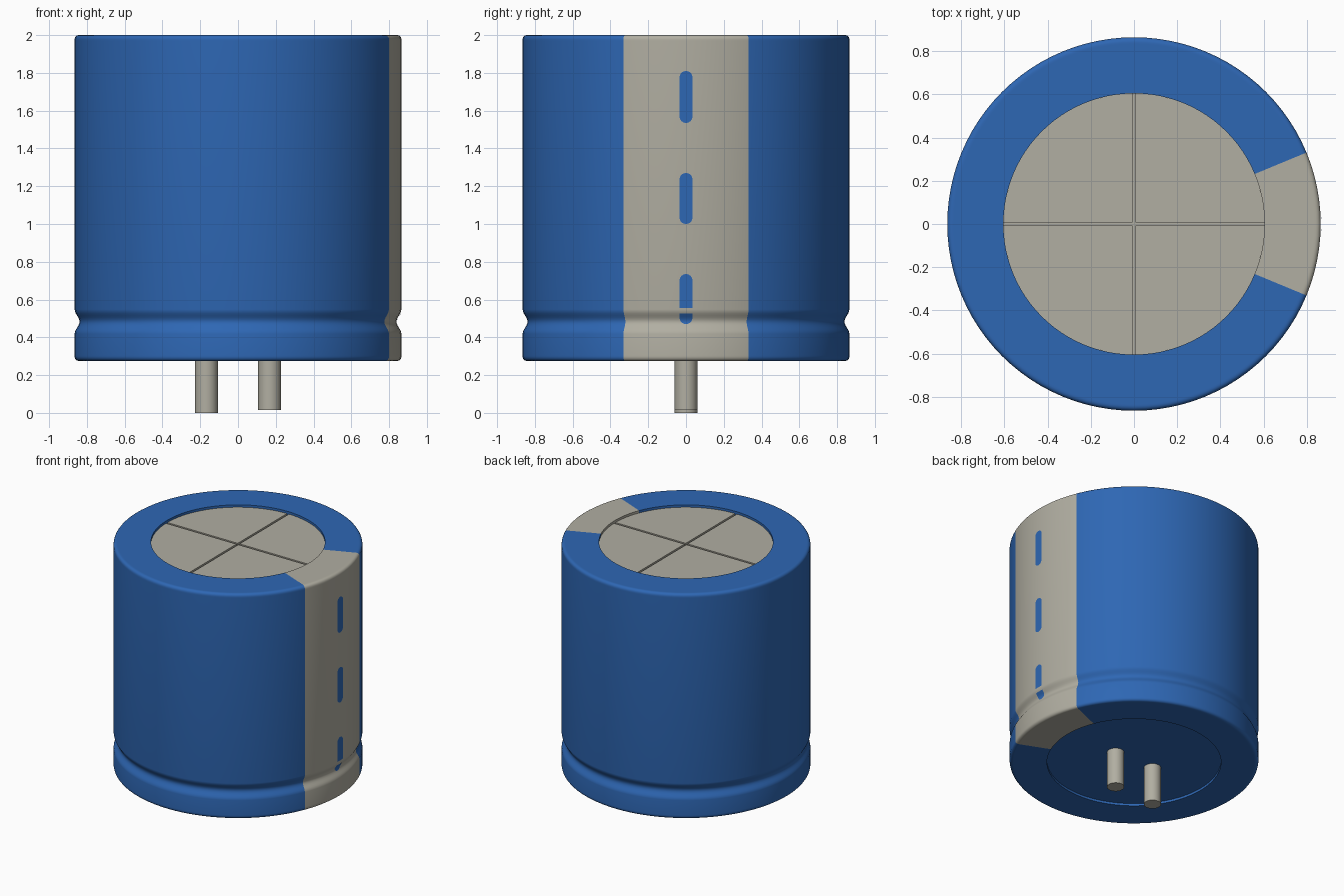
import bpy, bmesh, math

if "Cube" in bpy.data.objects:
    bpy.data.objects.remove(bpy.data.objects["Cube"])

R, INNER, BOTTOM, TOP = 0.865, 0.605, 0.275, 2.0
FILLET, RECESS = 0.022, 0.018
GROOVE_Z, GROOVE_HALF, GROOVE_DEPTH = 0.483, 0.065, 0.026
SEGMENTS = 96
STRIPE_ANGLE = math.radians(22.5)


def material(name, color):
    mat = bpy.data.materials.new(name)
    mat.use_nodes = True
    mat.diffuse_color = color
    mat.node_tree.nodes["Principled BSDF"].inputs["Base Color"].default_value = color
    return mat


blue = material("blue sleeve", (0.027, 0.135, 0.455, 1))
grey = material("warm grey", (0.44, 0.425, 0.36, 1))


def finish(name, bm, mats, smooth=True):
    bmesh.ops.recalc_face_normals(bm, faces=bm.faces)
    mesh = bpy.data.meshes.new(name)
    bm.to_mesh(mesh)
    bm.free()
    for mat in mats:
        mesh.materials.append(mat)
    obj = bpy.data.objects.new(name, mesh)
    bpy.context.collection.objects.link(obj)
    if smooth:
        bpy.ops.object.select_all(action="DESELECT")
        obj.select_set(True)
        bpy.context.view_layer.objects.active = obj
        bpy.ops.object.shade_smooth_by_angle(angle=math.radians(32))
    return obj


def side_radius(z):
    """Radius of the sleeve, with the crimped groove near the base."""
    t = (z - GROOVE_Z) / GROOVE_HALF
    if abs(t) >= 1:
        return R
    return R - GROOVE_DEPTH * 0.5 * (1 + math.cos(math.pi * t))


def fillet(z_center, start):
    c = R - FILLET
    return [(c + FILLET * math.cos(start + i * math.pi / 8),
             z_center + FILLET * math.sin(start + i * math.pi / 8)) for i in range(5)]


# Sleeve: one lathe profile with recessed ends, rounded rims and a groove
profile = [(0, BOTTOM + RECESS), (INNER, BOTTOM + RECESS), (INNER, BOTTOM), (R - 0.03, BOTTOM)]
profile += fillet(BOTTOM + FILLET, -math.pi / 2)
profile.append((R, BOTTOM + 0.03))
for i in range(13):
    z = GROOVE_Z + GROOVE_HALF * (i / 6 - 1)
    profile.append((side_radius(z), z))
profile.append((R, TOP - 0.03))
profile += fillet(TOP - FILLET, 0)
profile += [(R - 0.03, TOP), (INNER, TOP), (INNER, TOP - 0.035), (0, TOP - 0.035)]

bm = bmesh.new()
verts = [bm.verts.new((r, 0, z)) for r, z in profile]
edges = [bm.edges.new(pair) for pair in zip(verts, verts[1:])]
bmesh.ops.spin(bm, geom=verts + edges, cent=(0, 0, 0), axis=(0, 0, 1),
               angle=2 * math.pi, steps=SEGMENTS)
bmesh.ops.remove_doubles(bm, verts=bm.verts, dist=0.0005)
for face in bm.faces:
    c = face.calc_center_median()
    on_rim = math.hypot(c.x, c.y) > INNER - 0.003
    in_stripe = abs(math.atan2(c.y, c.x)) < STRIPE_ANGLE
    on_lid = not on_rim and c.z > 1
    face.material_index = 1 if (on_rim and in_stripe) or on_lid else 0
finish("sleeve", bm, [blue, grey])

# Lid: four quarter plates separated by the vent cross
GAP = 0.008
bm = bmesh.new()
for quarter in range(4):
    start = math.asin(GAP / INNER)
    sweep = math.pi / 2 - 2 * start
    outline = [(GAP, GAP)] + [(INNER * math.cos(start + sweep * i / 24),
                               INNER * math.sin(start + sweep * i / 24)) for i in range(25)]
    turn = quarter * math.pi / 2
    ca, sa = math.cos(turn), math.sin(turn)
    face = bm.faces.new([bm.verts.new((x * ca - y * sa, x * sa + y * ca, TOP - 0.035))
                         for x, y in outline])
    lifted = bmesh.ops.extrude_face_region(bm, geom=[face])["geom"]
    bmesh.ops.translate(bm, vec=(0, 0, 0.035 - RECESS),
                        verts=[v for v in lifted if isinstance(v, bmesh.types.BMVert)])
finish("vent_lid", bm, [grey], smooth=False)


# Polarity dashes: thin rounded strips that follow the side of the sleeve
def dash(name, low, high, round_low=True, round_high=True):
    half = 0.034
    bm = bmesh.new()
    rows = []
    steps = 40
    for i in range(steps + 1):
        z = low + (high - low) * (0.5 - 0.5 * math.cos(math.pi * i / steps))
        gap = half
        if round_low:
            gap = min(gap, z - low)
        if round_high:
            gap = min(gap, high - z)
        w = max(math.sqrt(max(half ** 2 - (half - gap) ** 2, 0)), 0.001)
        r = side_radius(z) + 0.003
        rows.append([bm.verts.new((r * math.cos(k * w / r), r * math.sin(k * w / r), z))
                     for k in (-1, 0, 1)])
    for a, b in zip(rows, rows[1:]):
        for k in range(2):
            bm.faces.new((a[k], a[k + 1], b[k + 1], b[k]))
    bmesh.ops.recalc_face_normals(bm, faces=bm.faces)
    if sum(f.normal.x for f in bm.faces) < 0:
        bmesh.ops.reverse_faces(bm, faces=bm.faces)
    mesh_obj = finish(name, bm, [blue])
    return mesh_obj


dash("upper_dash", 1.535, 1.81)
dash("middle_dash", 1.0, 1.27)
dash("lower_dash", 0.555, 0.735, round_low=False)
dash("groove_dash", 0.47, 0.525, round_high=False)

# Pins: the pair differ slightly in length
for name, x, foot in (("right_pin", -0.167, 0.0), ("left_pin", 0.167, 0.015)):
    top = BOTTOM + RECESS + 0.01
    bpy.ops.mesh.primitive_cylinder_add(vertices=32, radius=0.06, depth=top - foot,
                                        location=(x, 0, (top + foot) / 2))
    pin = bpy.context.object
    pin.name = name
    pin.data.materials.append(grey)
    bpy.ops.object.shade_smooth_by_angle(angle=math.radians(32))
